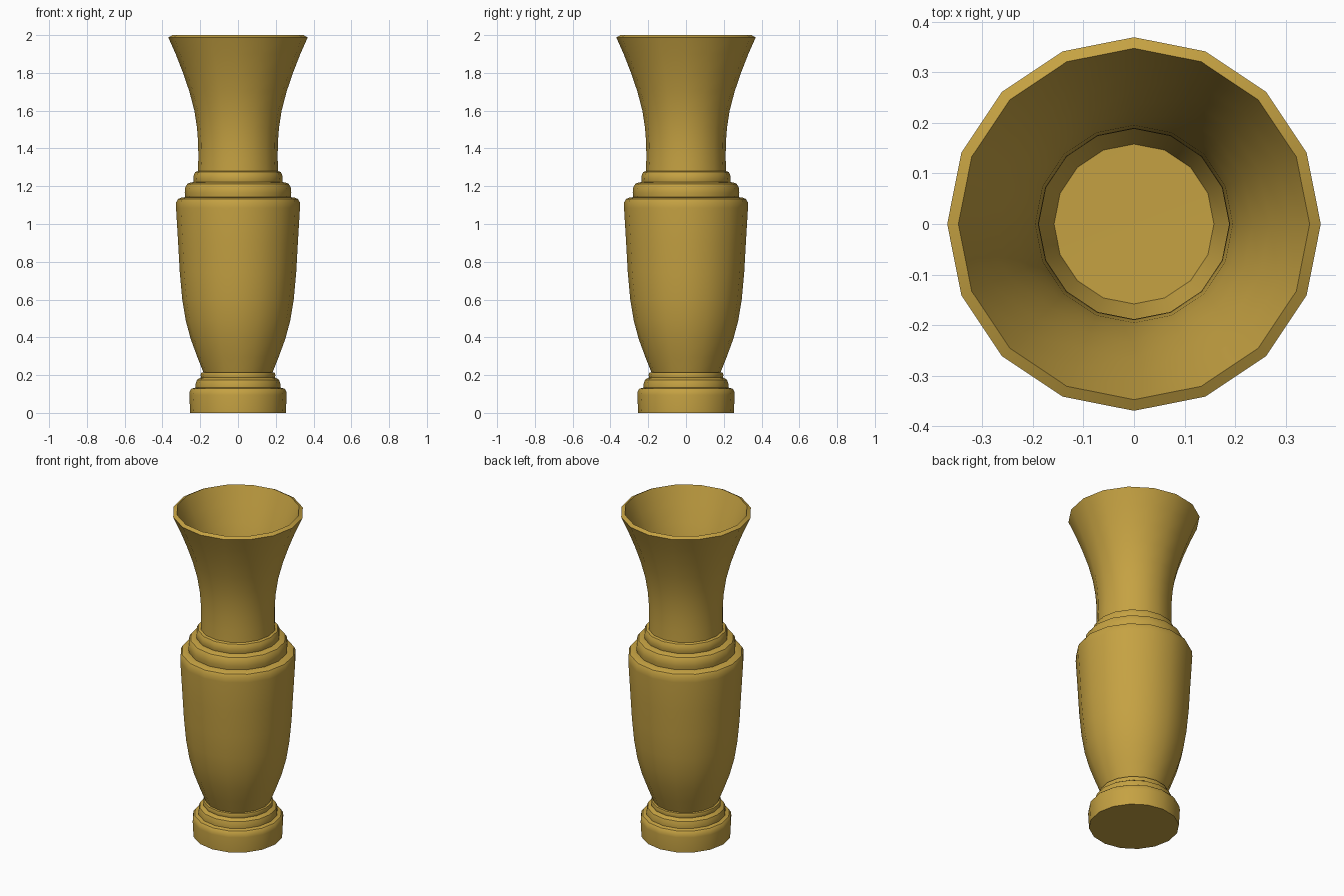
import bpy, bmesh, math

cube = bpy.data.objects.get("Cube")
if cube:
    bpy.data.objects.remove(cube, do_unlink=True)

SIDES = 16

# Aged gold
gold = bpy.data.materials.new("gold")
gold.use_nodes = True
colour = (0.56, 0.36, 0.055, 1)
gold.diffuse_color = colour
gold.node_tree.nodes["Principled BSDF"].inputs["Base Color"].default_value = colour


def lathe(name, profile):
    """Revolve (radius, height) points about z and cap both small ends."""
    bm = bmesh.new()
    rings = []
    for r, z in profile:
        rings.append([bm.verts.new((r * math.cos(a), r * math.sin(a), z))
                      for a in (math.tau * i / SIDES for i in range(SIDES))])
    for low, high in zip(rings, rings[1:]):
        for i in range(SIDES):
            j = (i + 1) % SIDES
            bm.faces.new((low[i], low[j], high[j], high[i]))
    bm.faces.new(rings[0][::-1])
    bm.faces.new(rings[-1])
    bmesh.ops.recalc_face_normals(bm, faces=bm.faces[:])
    mesh = bpy.data.meshes.new(name)
    bm.to_mesh(mesh)
    bm.free()
    mesh.materials.append(gold)
    obj = bpy.data.objects.new(name, mesh)
    bpy.context.collection.objects.link(obj)
    bpy.ops.object.select_all(action='DESELECT')
    obj.select_set(True)
    bpy.context.view_layer.objects.active = obj
    bpy.ops.object.shade_smooth_by_angle(angle=math.radians(35))
    return obj


# Stepped foot
foot = [(0.253, 0), (0.258, 0.095), (0.255, 0.117), (0.245, 0.129), (0.228, 0.133),
        (0.224, 0.135), (0.224, 0.155), (0.217, 0.175), (0.203, 0.184),
        (0.195, 0.187), (0.198, 0.2), (0.194, 0.213)]
# Swelling body with a rounded shoulder
body = [(0.183, 0.215), (0.215, 0.295), (0.25, 0.39), (0.277, 0.49), (0.295, 0.6),
        (0.308, 0.74), (0.317, 0.9), (0.328, 1.085), (0.327, 1.115),
        (0.318, 1.132), (0.3, 1.14)]
# Two rounded collar rings
collar = [(0.279, 1.142), (0.282, 1.165), (0.279, 1.195), (0.268, 1.213), (0.25, 1.22),
          (0.234, 1.222), (0.237, 1.238), (0.234, 1.26), (0.226, 1.275)]
# Neck flaring to the mouth
neck = [(0.212, 1.28), (0.21, 1.35), (0.211, 1.43), (0.217, 1.51), (0.231, 1.6),
        (0.257, 1.7), (0.291, 1.8), (0.33, 1.9), (0.369, 1.988)]
# Hollow inside, from the mouth down to the floor
inside = [(0.347, 2.0), (0.308, 1.9), (0.269, 1.8), (0.235, 1.7), (0.209, 1.6),
          (0.195, 1.51), (0.189, 1.43), (0.188, 1.35), (0.19, 1.28),
          (0.212, 1.22), (0.25, 1.165), (0.29, 1.12), (0.305, 1.085),
          (0.295, 0.9), (0.286, 0.74), (0.273, 0.6), (0.255, 0.49), (0.228, 0.39),
          (0.193, 0.295), (0.163, 0.215), (0.158, 0.2), (0.012, 0.198)]

lathe("vase", foot + body + collar + neck + inside)
